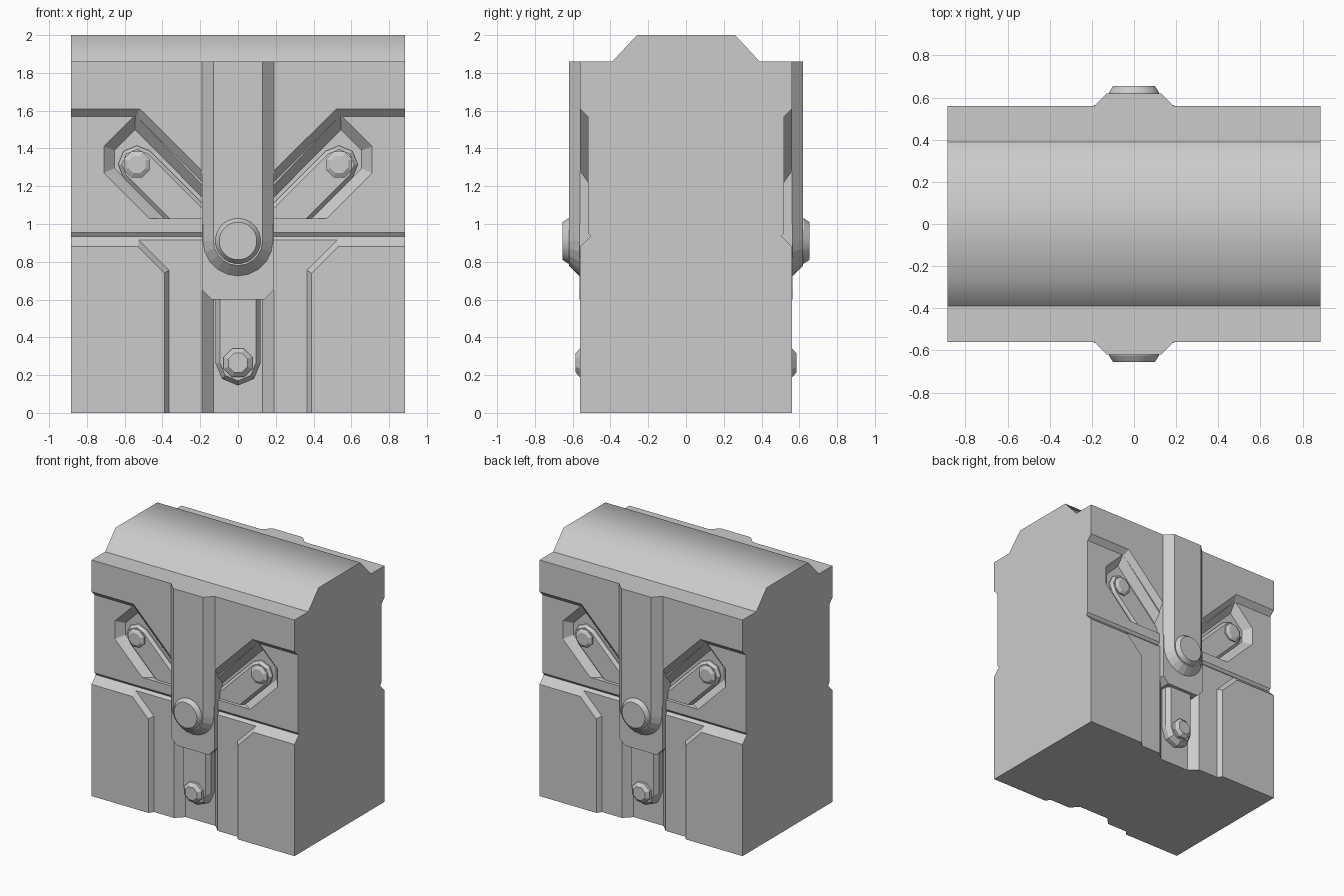
import bpy, bmesh, math

cube = bpy.data.objects.get("Cube")
if cube:
    bpy.data.objects.remove(cube)

grey = bpy.data.materials.new("plain_grey")
grey.use_nodes = True
grey.diffuse_color = (0.6, 0.6, 0.6, 1)
grey.node_tree.nodes["Principled BSDF"].inputs["Base Color"].default_value = (0.6, 0.6, 0.6, 1)


def loft(name, rings):
    """Closed solid through rings of 3D points that match one to one."""
    bm = bmesh.new()
    loops = [[bm.verts.new(p) for p in ring] for ring in rings]
    n = len(loops[0])
    for a, b in zip(loops, loops[1:]):
        for i in range(n):
            j = (i + 1) % n
            bm.faces.new((a[i], a[j], b[j], b[i]))
    bm.faces.new(loops[0])
    bm.faces.new(loops[-1])
    bmesh.ops.recalc_face_normals(bm, faces=bm.faces)
    mesh = bpy.data.meshes.new(name)
    bm.to_mesh(mesh)
    bm.free()
    mesh.materials.append(grey)
    ob = bpy.data.objects.new(name, mesh)
    bpy.context.collection.objects.link(ob)
    return ob


def along_x(name, profile, half):
    return loft(name, [[(x, y, z) for y, z in profile] for x in (-half, half)])


def layers(name, steps, front, side=1):
    """Stack of (x, z) outlines at depths; front and side pick the mirror image."""
    return loft(name, [[(x * side, y * front, z) for x, z in pts] for pts, y in steps])


def both(half):
    """Complete a right-hand outline with its mirror image."""
    return half + [(-x, z) for x, z in reversed(half)]


def disc(cx, cz, r, n=8):
    return [(cx + r * math.cos(math.tau * (i + 0.5) / n),
             cz + r * math.sin(math.tau * (i + 0.5) / n)) for i in range(n)]


def capsule(cx, cz, r, heading, length, n):
    """Strip with one round end; heading is where the straight part runs to."""
    arc = [heading + math.pi / 2 + math.pi * i / n for i in range(n + 1)]
    pts = [(cx + r * math.cos(a), cz + r * math.sin(a)) for a in arc]
    dx, dz = length * math.cos(heading), length * math.sin(heading)
    return pts + [(pts[-1][0] + dx, pts[-1][1] + dz), (pts[0][0] + dx, pts[0][1] + dz)]


def activate(ob):
    bpy.ops.object.select_all(action='DESELECT')
    ob.select_set(True)
    bpy.context.view_layer.objects.active = ob


def cut(target, cutter):
    mod = target.modifiers.new("cut", 'BOOLEAN')
    mod.operation = 'DIFFERENCE'
    mod.solver = 'EXACT'
    mod.object = cutter
    activate(target)
    bpy.ops.object.modifier_apply(modifier=mod.name)
    bpy.data.objects.remove(cutter)


def sloped_cut(target, outer, y0, inner, y1, front, side=1, over=0.01):
    """Cut a pocket with sloping walls, carried a little past its mouth."""
    t = over / (y0 - y1)
    mouth = [(a + (a - c) * t, b + (b - d) * t) for (a, b), (c, d) in zip(outer, inner)]
    cut(target, layers("cutter", [(mouth, y0 + over), (inner, y1)], front, side))


# Main block and the bevelled ridge on top
body = along_x("body", [(-.56, 0), (.56, 0), (.56, 1.86), (-.56, 1.86)], .885)
ridge = along_x("top_ridge", [(-.39, 1.86), (-.26, 2), (.26, 2), (.39, 1.86)], .885)
activate(ridge)
bpy.ops.object.shade_smooth_by_angle(angle=math.radians(60))

for front in (-1, 1):
    face = "front" if front < 0 else "back"

    # Wide band recess with a raised V in the middle
    sloped_cut(body, both([(1, .88), (1, 1.61), (.52, 1.61), (.1, 1.19)]), .56,
               both([(1, .92), (1, 1.57), (.537, 1.57), (.1, 1.133)]), .52, front)
    # Groove along the foot of the band
    cut(body, along_x("cutter", [(front * y, z) for y, z in
                                 ((.53, .91), (.505, .935), (.53, .968))], 1))
    # Lower channel that flares at its top
    sloped_cut(body, both([(.39, -.1), (.39, .74), (.595, .945)]), .56,
               both([(.365, -.1), (.365, .755), (.555, .945)]), .525, front)
    # Deep centre channel
    sloped_cut(body, both([(.19, -.1), (.19, .7)]), .525,
               both([(.13, -.1), (.13, .7)]), .465, front)

    for side in (1, -1):
        hand = "left" if side > 0 else "right"
        # Slanted pocket with its link and bolt
        sloped_cut(body,
                   [(.71, 1.41), (.71, 1.27), (.47, 1.03), (.02, 1.03), (.5435, 1.5765)], .52,
                   [(.655, 1.39), (.655, 1.295), (.39, 1.03), (.08, 1.03), (.545, 1.5)], .465,
                   front, side, .005)
        slant = math.radians(225)
        layers(f"{face}_{hand}_link",
               [(capsule(.535, 1.315, r, slant, .48, 4), y)
                for r, y in ((.1, .46), (.1, .475), (.08, .495))], front, side)
        layers(f"{face}_{hand}_bolt",
               [(disc(.535, 1.315, r), y)
                for r, y in ((.075, .49), (.075, .505), (.05, .52))], front, side)

    # Upright bar with chamfered edges and a round foot
    up = math.pi / 2
    layers(f"{face}_upright_bar",
           [(capsule(0, .91, r, up, .95, 10), y)
            for r, y in ((.19, .45), (.19, .56), (.13, .62))], front)
    pivot = layers(f"{face}_pivot_cap",
                   [(disc(0, .91, r, 24), y)
                    for r, y in ((.12, .61), (.12, .625), (.1, .655))], front)
    activate(pivot)
    bpy.ops.object.shade_smooth_by_angle(angle=math.radians(30))

    # Plate behind the foot of the bar
    plate = both([(.14, .6), (.19, .65), (.19, 1)])
    layers(f"{face}_foot_plate", [(plate, .45), (plate, .565)], front)

    # Lower link and bolt hanging in the centre channel
    layers(f"{face}_lower_link",
           [(capsule(0, .265, r, up, .4, 4), y)
            for r, y in ((.12, .46), (.12, .505), (.095, .54))], front)
    layers(f"{face}_lower_bolt",
           [(disc(0, .265, r), y)
            for r, y in ((.082, .53), (.082, .562), (.055, .585))], front)
